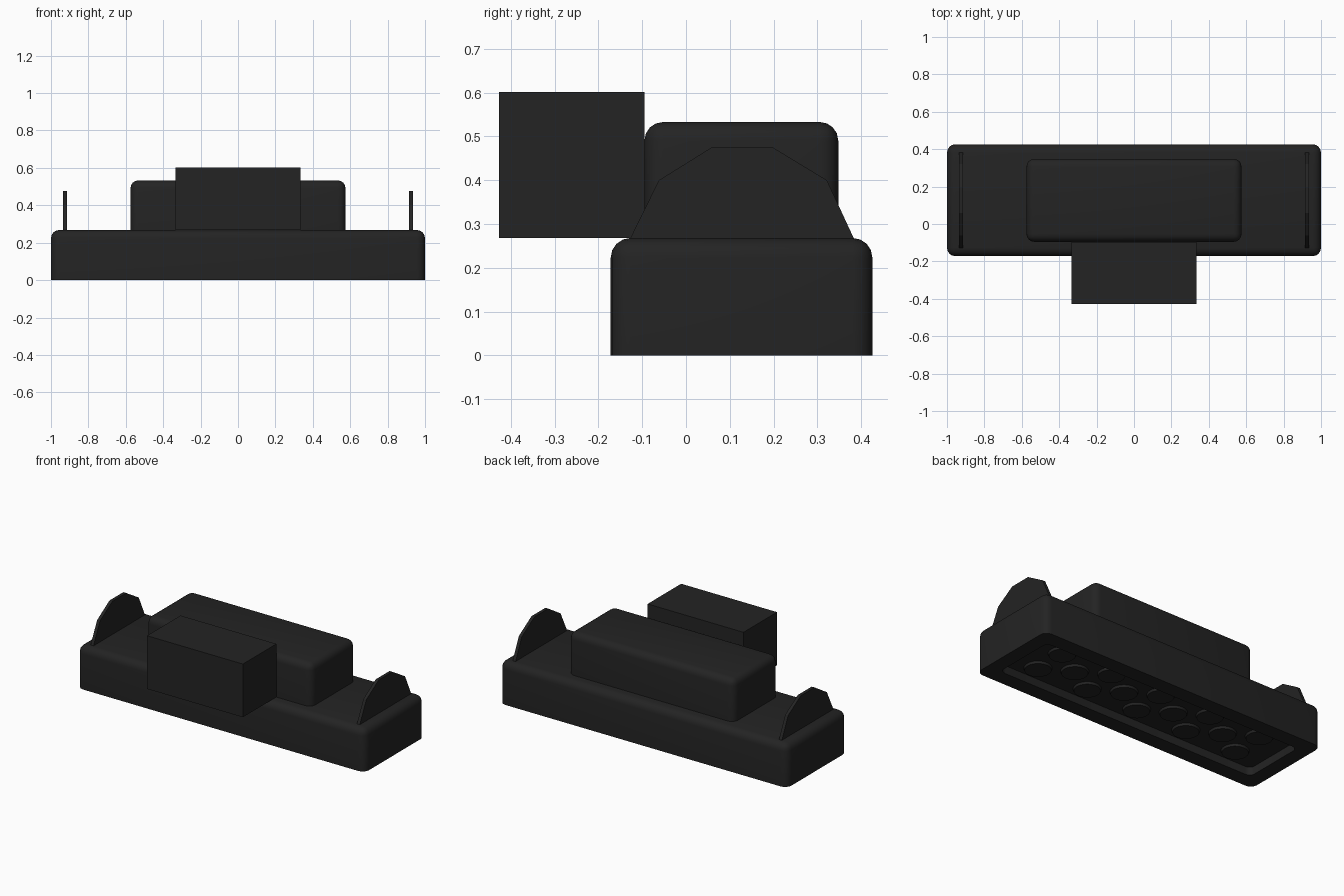
import bpy, bmesh
from mathutils import Matrix, Vector

old = bpy.data.objects.get("Cube")
if old:
    bpy.data.objects.remove(old, do_unlink=True)

black = bpy.data.materials.new("matte_black")
black.use_nodes = True
colour = (0.017, 0.017, 0.017, 1)
black.diffuse_color = colour
black.node_tree.nodes["Principled BSDF"].inputs["Base Color"].default_value = colour


def finish(name, bm, smooth=False):
    """Turn a bmesh into a named, coloured object."""
    bmesh.ops.recalc_face_normals(bm, faces=bm.faces)
    mesh = bpy.data.meshes.new(name)
    bm.to_mesh(mesh)
    bm.free()
    mesh.materials.append(black)
    obj = bpy.data.objects.new(name, mesh)
    bpy.context.collection.objects.link(obj)
    if smooth:
        bpy.ops.object.select_all(action="DESELECT")
        obj.select_set(True)
        bpy.context.view_layer.objects.active = obj
        bpy.ops.object.shade_smooth_by_angle(angle=0.6)
    return obj


def box(low, high, bevel=0):
    """Box between two corners; every edge but the bottom ones is rounded."""
    low, high = Vector(low), Vector(high)
    bm = bmesh.new()
    bmesh.ops.create_cube(bm, size=1)
    bmesh.ops.scale(bm, vec=high - low, verts=bm.verts)
    bmesh.ops.translate(bm, vec=(low + high) / 2, verts=bm.verts)
    if bevel:
        edges = [e for e in bm.edges if max(v.co.z for v in e.verts) > low.z + 0.01]
        bmesh.ops.bevel(bm, geom=edges, offset=bevel, segments=4, profile=0.5,
                        affect="EDGES", clamp_overlap=True)
    return bm


MID_Y = 0.127

# Lamp body with a recessed tray in the underside
bm = box((-1, -0.172, 0), (1, 0.426, 0.268), 0.045)
bm.normal_update()
floor = min(bm.faces, key=lambda f: f.calc_center_median().z)
bmesh.ops.inset_individual(bm, faces=[floor], thickness=0.001)
for v in floor.verts:
    v.co = (v.co.x * 0.91, MID_Y + (v.co.y - MID_Y) * 0.68, 0)
bmesh.ops.inset_individual(bm, faces=[floor], thickness=0.001)
for v in floor.verts:
    v.co.z = 0.05
finish("lamp_body", bm, True)

# Raised housing on top and the plain box in front of it
finish("top_housing", box((-0.575, -0.095, 0.26), (0.575, 0.348, 0.533), 0.042), True)
finish("front_box", box((-0.333, -0.427, 0.268), (0.333, -0.095, 0.602)))

# Thin bracket plates at both ends
profile = [(-0.13, 0.262), (-0.062, 0.4), (0.06, 0.476),
           (0.197, 0.476), (0.322, 0.4), (0.386, 0.262)]
for side, name in ((1, "left_bracket"), (-1, "right_bracket")):
    bm = bmesh.new()
    face = bm.faces.new([bm.verts.new((side * 0.925 - 0.01, y, z)) for y, z in profile])
    plate = bmesh.ops.extrude_face_region(bm, geom=[face])
    moved = [g for g in plate["geom"] if isinstance(g, bmesh.types.BMVert)]
    bmesh.ops.translate(bm, vec=(0.02, 0, 0), verts=moved)
    finish(name, bm)

# Staggered lenses in the tray: pairs with single ones between
spots = [((i - 2) * 0.358, s * 0.105) for i in range(5) for s in (-1, 1)]
spots += [((i - 1.5) * 0.358, 0) for i in range(4)]
for i, (x, y) in enumerate(spots):
    bm = bmesh.new()
    bmesh.ops.create_cone(bm, cap_ends=True, segments=24, radius1=0.075, radius2=0.08,
                          depth=0.015, matrix=Matrix.Translation((x, MID_Y + y, 0.0435)))
    finish(f"lens_{i + 1}", bm, True)
